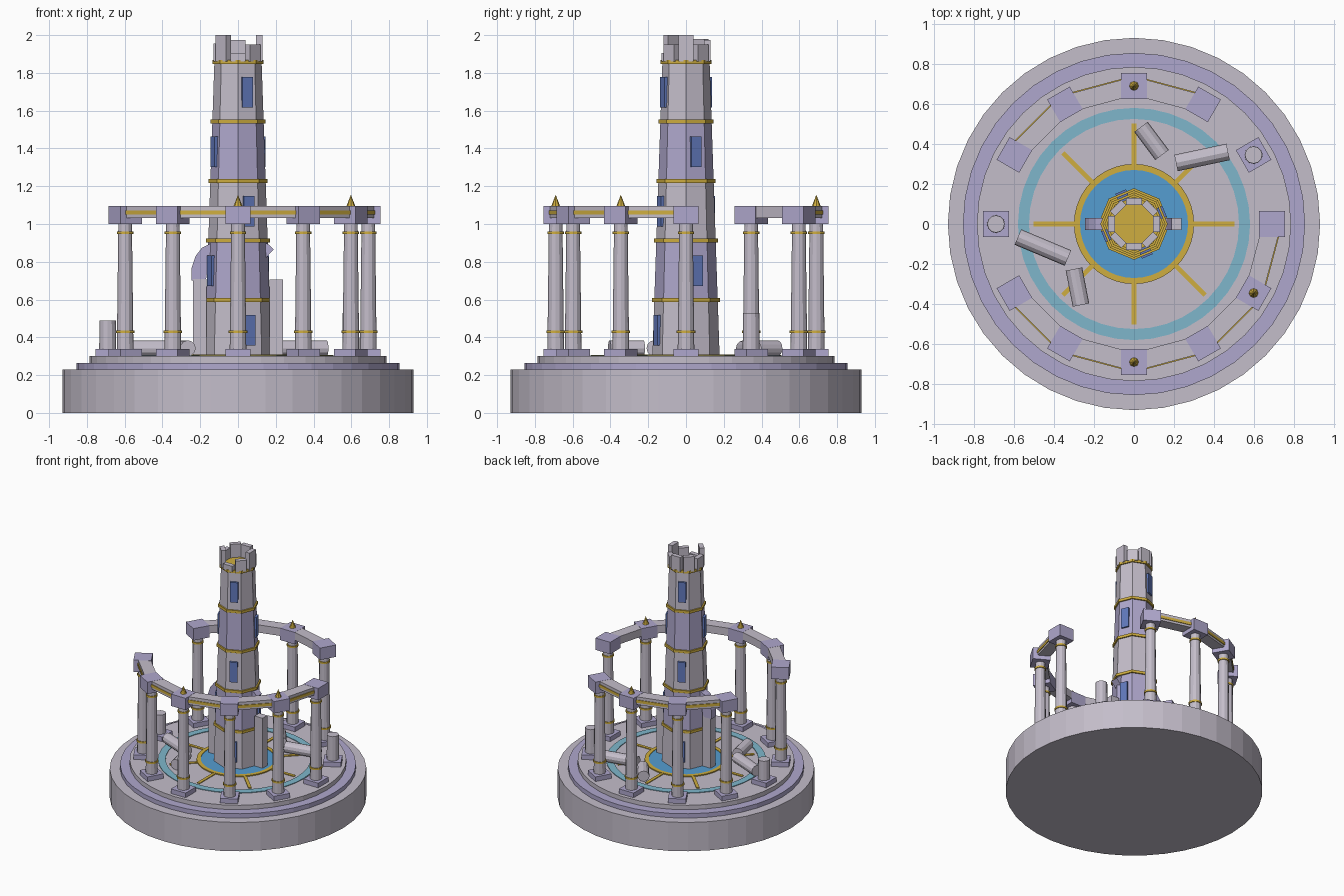
import bpy, bmesh
from math import radians, cos, sin, pi
from mathutils import Matrix, Vector

cube = bpy.data.objects.get("Cube")
if cube:
    bpy.data.objects.remove(cube)


def material(name, r, g, b):
    m = bpy.data.materials.new(name)
    m.use_nodes = True
    m.diffuse_color = (r, g, b, 1)
    m.node_tree.nodes["Principled BSDF"].inputs["Base Color"].default_value = (r, g, b, 1)
    return m


stone = material("warm grey stone", 0.55, 0.51, 0.59)
lavender = material("lavender stone", 0.43, 0.39, 0.61)
gold = material("gold", 0.62, 0.42, 0.05)
water = material("blue inlay", 0.09, 0.34, 0.64)
teal = material("teal inlay", 0.21, 0.47, 0.60)
glass = material("window blue", 0.12, 0.19, 0.50)


def finish(name, bm, mat, matrix=None):
    if matrix:
        bm.transform(matrix)
    bmesh.ops.recalc_face_normals(bm, faces=bm.faces)
    mesh = bpy.data.meshes.new(name)
    bm.to_mesh(mesh)
    bm.free()
    mesh.materials.append(mat)
    obj = bpy.data.objects.new(name, mesh)
    bpy.context.collection.objects.link(obj)
    return obj


def frustum(name, mat, r0, r1, z0, z1, sides, at=(0, 0)):
    bm = bmesh.new()
    bmesh.ops.create_cone(bm, cap_ends=True, segments=sides, radius1=r0, radius2=r1, depth=z1 - z0)
    return finish(name, bm, mat, Matrix.Translation((at[0], at[1], (z0 + z1) / 2)))


def box(name, mat, size, centre, angle=0.0):
    bm = bmesh.new()
    bmesh.ops.create_cube(bm, size=1)
    scale = Matrix.Diagonal((*size, 1))
    return finish(name, bm, mat, Matrix.Translation(centre) @ Matrix.Rotation(angle, 4, "Z") @ scale)


def ring(name, mat, inner, outer, z0, z1, sides):
    bm = bmesh.new()
    loops = [[bm.verts.new((r * cos(2 * pi * i / sides), r * sin(2 * pi * i / sides), z))
              for i in range(sides)]
             for r, z in ((inner, z0), (outer, z0), (outer, z1), (inner, z1))]
    for k in range(4):
        a, b = loops[k], loops[(k + 1) % 4]
        for i in range(sides):
            j = (i + 1) % sides
            bm.faces.new((a[i], a[j], b[j], b[i]))
    return finish(name, bm, mat)


def slab(name, mat, outline, depth):
    # x-z outline extruded along y
    bm = bmesh.new()
    face = bm.faces.new([bm.verts.new((x, -depth / 2, z)) for x, z in outline])
    new = bmesh.ops.extrude_face_region(bm, geom=[face])["geom"]
    bmesh.ops.translate(bm, vec=(0, depth, 0), verts=[v for v in new if isinstance(v, bmesh.types.BMVert)])
    return finish(name, bm, mat)


def polar(r, degrees, z=0.0):
    a = radians(degrees)
    return Vector((r * cos(a), r * sin(a), z))


# Stepped round base
frustum("base_drum", stone, 0.93, 0.93, 0, 0.23, 40)
frustum("base_step", lavender, 0.855, 0.855, 0.23, 0.265, 40)
frustum("base_deck", stone, 0.785, 0.785, 0.265, 0.30, 40)

# Floor inlays
frustum("pool_inlay", water, 0.272, 0.272, 0.30, 0.305, 40)
ring("pool_border", gold, 0.27, 0.30, 0.299, 0.308, 40)
ring("teal_band", teal, 0.525, 0.58, 0.299, 0.305, 40)
for i in range(8):
    box("floor_ray", gold, (0.205, 0.024, 0.007), polar(0.40, 45 * i, 0.3025), radians(45 * i))

# Tapered octagonal tower with gold bands and paired windows
BOTTOM, STEP, TIERS = 0.285, 0.315, 5


def tower_radius(z):
    return 0.178 - 0.034 * (z - 0.3)


for t in range(TIERS):
    z0 = BOTTOM + STEP * t
    z1 = z0 + STEP
    frustum("tower_tier", lavender if t % 2 else stone, tower_radius(z0), tower_radius(z1), z0, z1, 8)
    r = tower_radius(z1) + 0.011
    frustum("tower_band", gold, r, r, z1 - 0.012, z1 + 0.009, 8)
    zc = z0 + 0.152
    apothem = tower_radius(zc) * cos(pi / 8)
    for side in (0, 180):
        a = (22.5 if t % 2 else -67.5) + side
        box("tower_window", glass, (0.026, 0.058, 0.16), polar(apothem + 0.002, a, zc), radians(a))

# Broken crown of merlons
frustum("tower_floor", gold, 0.105, 0.105, 1.86, 1.873, 8)
for i, top in enumerate((2.0, 1.95, 1.975, 1.98, 1.955, 2.0, 1.905, 1.95)):
    box("merlon", stone, (0.036, 0.08, top - 1.86), polar(0.112, 45 * i, (top + 1.86) / 2), radians(45 * i))

# Buttresses: one whole, one broken
box("left_pier", stone, (0.07, 0.06, 0.405), (0.203, 0, 0.5025))
box("right_pier", stone, (0.07, 0.06, 0.41), (-0.203, 0, 0.505))
slab("buttress_arch", lavender, [(-0.245, 0.70), (-0.245, 0.77), (-0.225, 0.83), (-0.19, 0.875),
                                 (-0.13, 0.905), (-0.13, 0.80), (-0.16, 0.77), (-0.17, 0.70)], 0.06)
slab("buttress_stub", lavender, [(0.13, 0.905), (0.165, 0.89), (0.19, 0.865), (0.165, 0.84), (0.13, 0.80)], 0.06)

# Colonnade
R = 0.69
STUMPS = {30: 0.53, 180: 0.49}
NO_BEAM = (0, 30, 150, 180)
for a in range(0, 360, 30):
    p = polar(R, a)
    box("plinth", lavender, (0.13, 0.13, 0.038), (p.x, p.y, 0.318), radians(a))
    if a in STUMPS:
        frustum("broken_column", stone, 0.045, 0.043, 0.335, STUMPS[a], 12, p)
        continue
    frustum("column", stone, 0.044, 0.036, 0.335, 1.0, 12, p)
    frustum("lower_collar", gold, 0.049, 0.049, 0.422, 0.436, 12, p)
    frustum("upper_collar", gold, 0.043, 0.043, 0.947, 0.961, 12, p)
    box("capital", lavender, (0.13, 0.13, 0.095), (p.x, p.y, 1.0475), radians(a))
    if a in (90, 270, 330):
        frustum("finial", gold, 0.024, 0, 1.093, 1.155, 8, p)

# Beams with a gold strip on the outer face
half = radians(15)
for a in range(0, 360, 30):
    if a in NO_BEAM:
        continue
    mid = a + 15
    length = 2 * R * sin(half)
    box("beam", stone, (0.09, length, 0.062), polar(R * cos(half), mid, 1.063), radians(mid))
    box("beam_strip", gold, (0.008, length - 0.06, 0.022), polar(R * cos(half) + 0.046, mid, 1.06), radians(mid))

# Fallen column drums
for start, end in (((0.035, 0.485), (0.14, 0.345)), ((0.21, 0.305), (0.47, 0.36)),
                   ((-0.58, -0.065), (-0.33, -0.17)), ((-0.30, -0.225), (-0.265, -0.405))):
    s, e = Vector((*start, 0.342)), Vector((*end, 0.342))
    bm = bmesh.new()
    bmesh.ops.create_cone(bm, cap_ends=True, segments=12, radius1=0.042, radius2=0.042, depth=(e - s).length)
    turn = (e - s).to_track_quat("Z", "Y").to_matrix().to_4x4()
    finish("fallen_drum", bm, stone, Matrix.Translation((s + e) / 2) @ turn)
